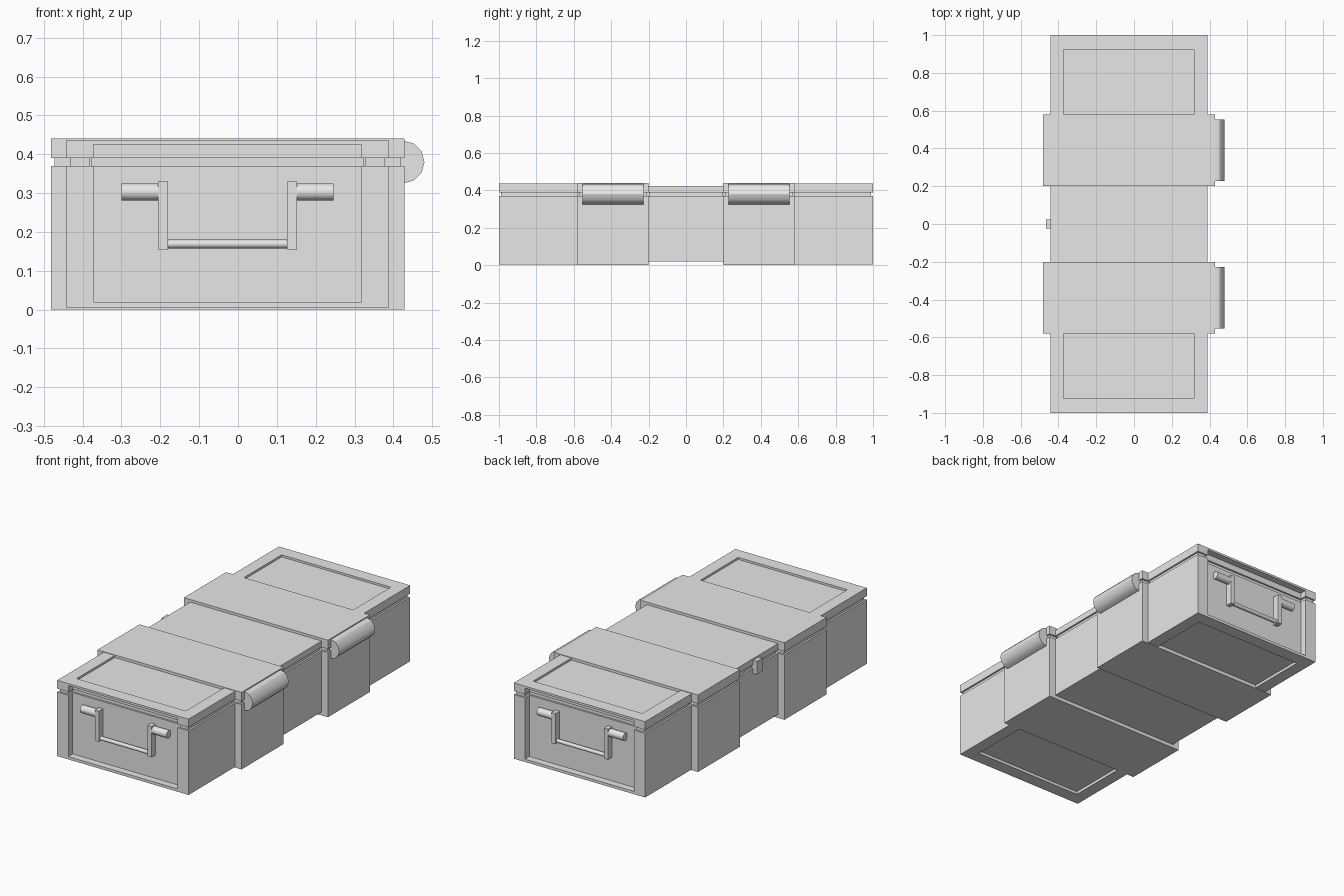
import bpy
import bmesh
from mathutils import Matrix
from math import pi

cube = bpy.data.objects.get("Cube")
if cube:
    bpy.data.objects.remove(cube)

grey = bpy.data.materials.new("plain_grey")
grey.use_nodes = True
COLOUR = (0.8, 0.8, 0.8, 1)
grey.diffuse_color = COLOUR
grey.node_tree.nodes["Principled BSDF"].inputs["Base Color"].default_value = COLOUR

MID = -0.027                  # centre line of the case
SEAM_LOW, SEAM_HIGH = 0.37, 0.39
GROOVE = 0.01


def finish(name, bm, smooth=False):
    bmesh.ops.recalc_face_normals(bm, faces=bm.faces)
    mesh = bpy.data.meshes.new(name)
    bm.to_mesh(mesh)
    bm.free()
    mesh.materials.append(grey)
    obj = bpy.data.objects.new(name, mesh)
    bpy.context.collection.objects.link(obj)
    if smooth:
        bpy.ops.object.select_all(action="DESELECT")
        obj.select_set(True)
        bpy.context.view_layer.objects.active = obj
        bpy.ops.object.shade_smooth_by_angle()


def block(name, x, y, z, seam=False):
    """Box from (low, high) ranges, optionally grooved at the lid seam."""
    levels = [(z[0], 0), (z[1], 0)]
    if seam:
        levels[1:1] = [(SEAM_LOW, 0), (SEAM_LOW, GROOVE),
                       (SEAM_HIGH, GROOVE), (SEAM_HIGH, 0)]
    x0, x1 = sorted(x)
    y0, y1 = sorted(y)
    bm = bmesh.new()
    rings = []
    for h, d in levels:
        corners = [(x0 + d, y0 + d), (x1 - d, y0 + d),
                   (x1 - d, y1 - d), (x0 + d, y1 - d)]
        rings.append([bm.verts.new((a, b, h)) for a, b in corners])
    for low, high in zip(rings, rings[1:]):
        for i in range(4):
            j = (i + 1) % 4
            bm.faces.new((low[i], low[j], high[j], high[i]))
    bm.faces.new(rings[0])
    bm.faces.new(rings[-1])
    finish(name, bm)


def rod(name, centre, radius, length, axis, sides):
    bm = bmesh.new()
    turn = Matrix.Rotation(pi / 2, 4, "Y" if axis == "X" else "X")
    bmesh.ops.create_cone(bm, cap_ends=True, segments=sides, radius1=radius,
                          radius2=radius, depth=length,
                          matrix=Matrix.Translation(centre) @ turn)
    finish(name, bm, smooth=True)


def span(half):
    return MID - half, MID + half


# Core of the case: recessed panels at both ends, top and bottom
block("case_core", span(0.36), (-0.96, 0.96), (0.02, 0.425), seam=True)
block("middle_section", span(0.415), (-0.205, 0.205), (0.02, 0.425), seam=True)

# Clasp on the opening side
block("clasp", (-0.465, -0.43), (-0.025, 0.025), (0.34, 0.415))

for s, end in ((-1, "front"), (1, "back")):
    # Raised band around the case with its hinge barrel
    block(end + "_band", span(0.455), (s * 0.2, s * 0.58), (0, 0.44), seam=True)
    rod(end + "_hinge", (0.425, s * 0.39, 0.38), 0.055, 0.325, "Y", 12)

    # Frame around the recessed end panels
    for side, label in ((-1, "right"), (1, "left")):
        block(f"{end}_{label}_wall", (MID + side * 0.345, MID + side * 0.415),
              (s * 0.57, s), (0.004, 0.437), seam=True)
    block(end + "_bottom_rail", span(0.35), (s * 0.925, s), (0.004, 0.02))
    block(end + "_lid_rail", span(0.35), (s * 0.925, s), (0.425, 0.437))

    # Drop handle: two pivots, two arms and a grip bar
    for side, label in ((-1, "right"), (1, "left")):
        rod(f"{end}_{label}_pivot", (MID + side * 0.225, s * 0.976, 0.303),
            0.022, 0.095, "X", 24)
        block(f"{end}_{label}_arm", (MID + side * 0.153, MID + side * 0.179),
              (s * 0.955, s * 0.998), (0.155, 0.33))
    rod(end + "_grip", (MID, s * 0.98, 0.169), 0.011, 0.31, "X", 16)
